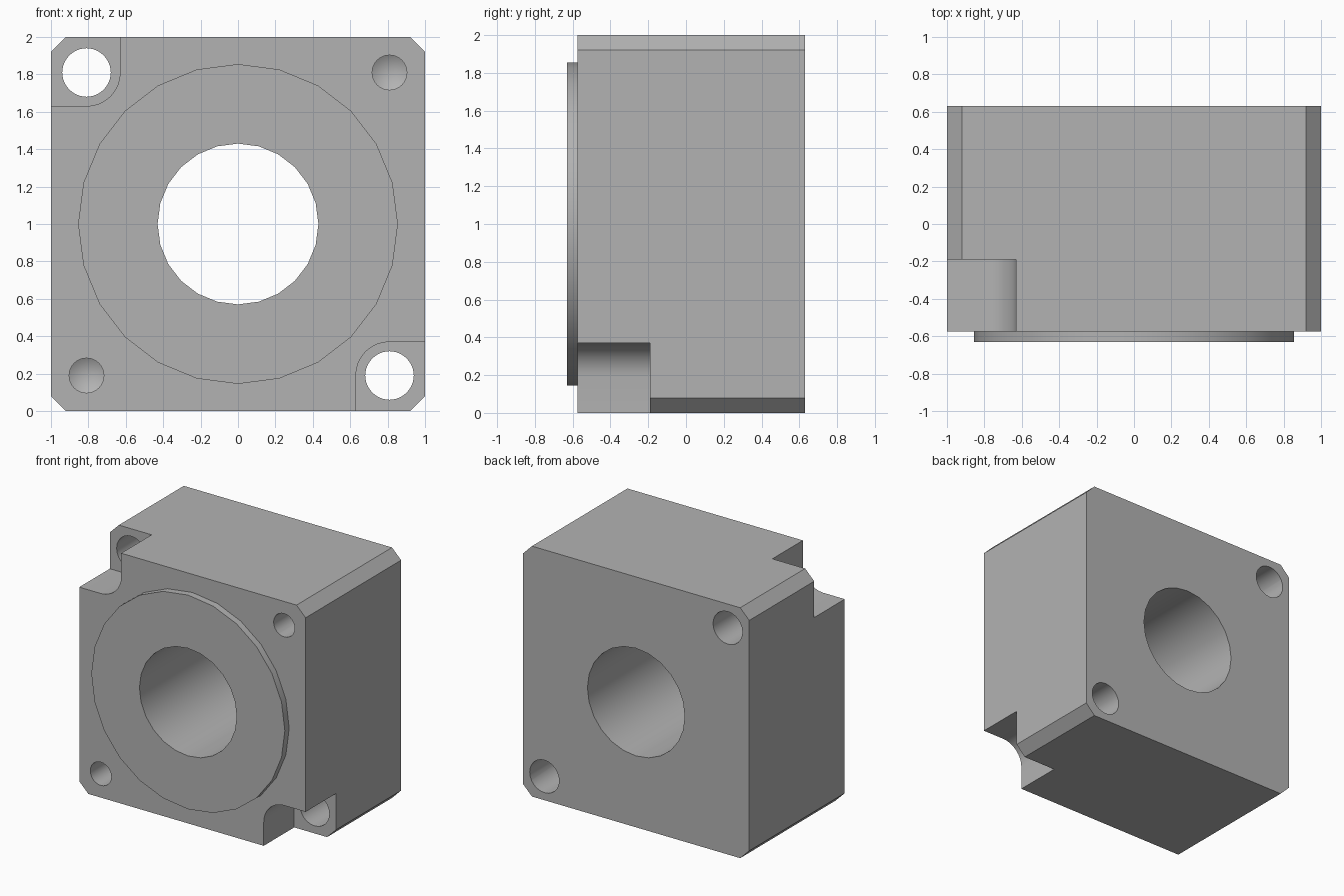
import bpy, bmesh
from math import cos, sin, pi

FRONT, BACK, FACE = -0.575, 0.63, -0.63
MID = 1.0       # height of the bore axis
HOLE = 0.81     # offset of the corner holes from the axis

cube = bpy.data.objects.get("Cube")
if cube:
    bpy.data.objects.remove(cube, do_unlink=True)

grey = bpy.data.materials.new("light grey metal")
grey.use_nodes = True
colour = (0.45, 0.45, 0.45, 1)
grey.diffuse_color = colour
grey.node_tree.nodes["Principled BSDF"].inputs["Base Color"].default_value = colour


def prism(name, outline, y0, y1, tip=None):
    """Extrude an (x, z) outline from y0 to y1, with an optional pointed end."""
    bm = bmesh.new()
    a = [bm.verts.new((x, y0, z)) for x, z in outline]
    b = [bm.verts.new((x, y1, z)) for x, z in outline]
    n = len(outline)
    bm.faces.new(a)
    if tip:
        apex = bm.verts.new(tip)
    else:
        bm.faces.new(b[::-1])
    for i in range(n):
        j = (i + 1) % n
        bm.faces.new((a[i], b[i], b[j], a[j]))
        if tip:
            bm.faces.new((b[i], apex, b[j]))
    bmesh.ops.recalc_face_normals(bm, faces=bm.faces)
    mesh = bpy.data.meshes.new(name)
    bm.to_mesh(mesh)
    bm.free()
    mesh.materials.append(grey)
    obj = bpy.data.objects.new(name, mesh)
    bpy.context.collection.objects.link(obj)
    return obj


def circle(x, z, r, n=24):
    return [(x + r * cos(2 * pi * i / n), z + r * sin(2 * pi * i / n)) for i in range(n)]


def combine(target, tool, operation):
    """Apply a boolean and discard the helper."""
    tool.hide_render = True
    mod = target.modifiers.new("boolean", 'BOOLEAN')
    mod.operation = operation
    mod.solver = 'EXACT'
    mod.object = tool
    bpy.context.view_layer.objects.active = target
    bpy.ops.object.modifier_apply(modifier=mod.name)
    bpy.data.objects.remove(tool, do_unlink=True)


# Square housing with chamfered corners
c = 0.92
corners = [(1, -c), (1, c), (c, 1), (-c, 1), (-1, c), (-1, -c), (-c, -1), (c, -1)]
housing = prism("housing", [(x, MID + z) for x, z in corners], FRONT, BACK)

# Raised round boss and central bore
combine(housing, prism("boss", circle(0, MID, 0.855), FACE, FRONT + 0.1), 'UNION')
combine(housing, prism("bore", circle(0, MID, 0.43), -1, 1), 'DIFFERENCE')

# Corner features, repeated by a half turn about the bore axis
for s in (1, -1):
    # Rounded pocket at the upper right and lower left
    arc = [(-HOLE + 0.18 * cos(t), HOLE + 0.18 * sin(t))
           for t in (-pi / 2 * i / 8 for i in range(9))]
    outline = [(-1.2, 1.2), (-0.63, 1.2)] + arc + [(-1.2, 0.63)]
    pocket = prism("pocket", [(s * x, MID + s * z) for x, z in outline], -0.8, -0.19)
    combine(housing, pocket, 'DIFFERENCE')

    # Through hole in the pocket floor
    through = prism("through_hole", circle(-s * HOLE, MID + s * HOLE, 0.13), -0.5, 1)
    combine(housing, through, 'DIFFERENCE')

    # Blind drilled hole with a conical bottom
    x, z = s * HOLE, MID + s * HOLE
    drill = prism("blind_hole", circle(x, z, 0.093), -0.8, -0.17, (x, -0.115, z))
    combine(housing, drill, 'DIFFERENCE')

# Smooth the round walls, keep the machined edges sharp
bpy.ops.object.select_all(action='DESELECT')
housing.select_set(True)
bpy.context.view_layer.objects.active = housing
bpy.ops.object.shade_smooth_by_angle(angle=pi / 6)
